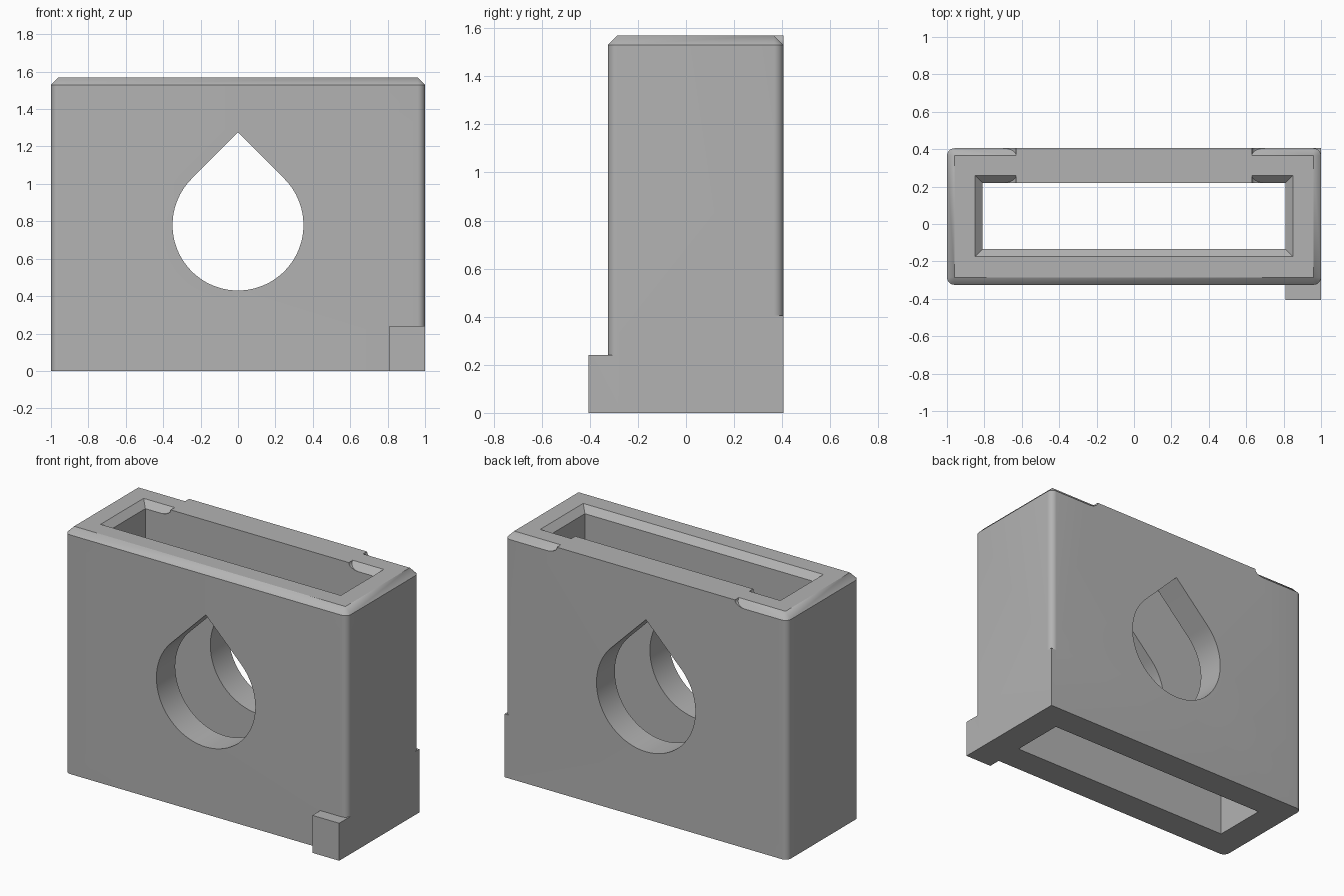
import bpy, bmesh
from math import cos, sin, pi, radians
from mathutils import Vector

default = bpy.data.objects.get("Cube")
if default:
    bpy.data.objects.remove(default, do_unlink=True)

grey = bpy.data.materials.new("plain grey")
grey.use_nodes = True
colour = (0.45, 0.45, 0.45, 1)
grey.diffuse_color = colour
grey.node_tree.nodes["Principled BSDF"].inputs["Base Color"].default_value = colour

W, FRONT, BACK, H, C = 1.0, -0.325, 0.405, 1.57, 0.04


def finish(name, bm):
    bmesh.ops.recalc_face_normals(bm, faces=bm.faces)
    mesh = bpy.data.meshes.new(name)
    bm.to_mesh(mesh)
    bm.free()
    mesh.materials.append(grey)
    obj = bpy.data.objects.new(name, mesh)
    bpy.context.collection.objects.link(obj)
    return obj


def rect(x, y0, y1, z):
    return [(sx * x, y, z) for sx in (-1, 1) for y in (y0, y1)]


def rounded(z, steps=8):
    """Footprint with rounded vertical corners."""
    points = []
    for k, (sx, y) in enumerate([(1, BACK - C), (-1, BACK - C), (-1, FRONT + C), (1, FRONT + C)]):
        for i in range(steps + 1):
            a = pi / 2 * (k + i / steps)
            points.append((sx * (W - C) + C * cos(a), y + C * sin(a), z))
    return points


def hull(name, points):
    bm = bmesh.new()
    for p in points:
        bm.verts.new(p)
    bmesh.ops.convex_hull(bm, input=bm.verts)
    bmesh.ops.dissolve_limit(bm, angle_limit=radians(0.5), verts=bm.verts, edges=bm.edges)
    return finish(name, bm)


def box(name, x0, x1, y0, y1, z0, z1):
    return hull(name, [(x, y, z) for x in (x0, x1) for y in (y0, y1) for z in (z0, z1)])


def prism(name, outline, y0, y1):
    """Extrude an x-z outline along y."""
    bm = bmesh.new()
    face = bm.faces.new([bm.verts.new((x, y0, z)) for x, z in outline])
    moved = bmesh.ops.extrude_face_region(bm, geom=[face])["geom"]
    bmesh.ops.translate(bm, vec=Vector((0, y1 - y0, 0)),
                        verts=[v for v in moved if isinstance(v, bmesh.types.BMVert)])
    return finish(name, bm)


# Sleeve body with rounded corners and a bevelled top rim
body = hull("sleeve_body", rounded(0) + rounded(H - C) + rect(W - C, FRONT + C, BACK - C, H))

# Slot through the full height, flared at its mouth
slot = box("slot_cutter", -0.81, 0.81, -0.135, 0.22, -0.1, H + 0.1)
flare = hull("flare_cutter", rect(0.81, -0.135, 0.22, H - C) + rect(0.89, -0.215, 0.30, H + C))

# Unbevelled middle of the back rim, with curved ends
ends = [(0.70 - 0.07 * sin(a), H - C * cos(a)) for a in (pi / 2 * i / 8 for i in range(9))]
ends = [(0.70 - 0.07 * sin(pi / 2 * i / 8), H - C + C * (1 - cos(pi / 2 * i / 8))) for i in range(9)]
outline = [(0.70, H - 0.1)] + ends
outline += [(-x, z) for x, z in reversed(outline)]
rim = prism("back_rim", outline, 0.22, BACK)

# Square corners near the base
foot = box("corner_foot", 0.81, W, -0.405, -0.28, 0, 0.24)
corner = box("square_back_corner", W - C, W, BACK - C, BACK, 0, 0.405)

# Teardrop window through both walls
r, mid = 0.35, 0.78
drop = [(r * cos(a), mid + r * sin(a)) for a in
        (radians(135 + 270 * i / 64) for i in range(65))] + [(0, mid + r * 2 ** 0.5)]
window = prism("window_cutter", drop, -0.6, 0.6)

for tool, mode in [(slot, "DIFFERENCE"), (flare, "DIFFERENCE"), (rim, "UNION"),
                   (foot, "UNION"), (corner, "UNION"), (window, "DIFFERENCE")]:
    mod = body.modifiers.new(tool.name, "BOOLEAN")
    mod.operation, mod.solver, mod.object = mode, "EXACT", tool
    bpy.context.view_layer.objects.active = body
    bpy.ops.object.modifier_apply(modifier=mod.name)
    bpy.data.objects.remove(tool, do_unlink=True)

bpy.ops.object.select_all(action="DESELECT")
body.select_set(True)
bpy.context.view_layer.objects.active = body
bpy.ops.object.shade_smooth_by_angle(angle=radians(30))
